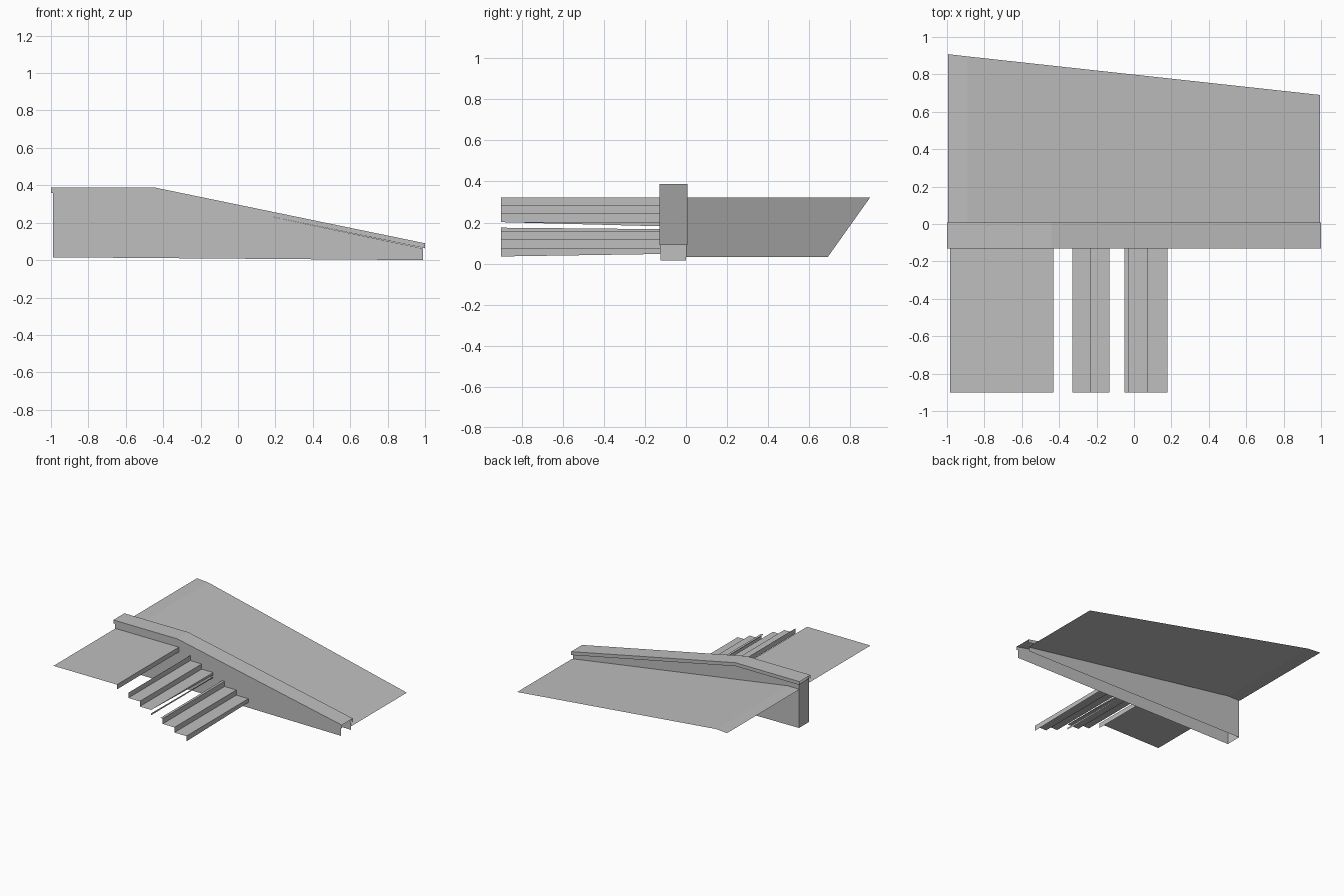
import bpy
import bmesh

cube = bpy.data.objects.get("Cube")
if cube:
    bpy.data.objects.remove(cube, do_unlink=True)

GREY = (0.52, 0.52, 0.52, 1)
grey = bpy.data.materials.new("plain grey")
grey.use_nodes = True
grey.diffuse_color = GREY
grey.node_tree.nodes["Principled BSDF"].inputs["Base Color"].default_value = GREY


def finish(name, bm):
    mesh = bpy.data.meshes.new(name)
    bm.to_mesh(mesh)
    bm.free()
    mesh.materials.append(grey)
    obj = bpy.data.objects.new(name, mesh)
    bpy.context.collection.objects.link(obj)
    return obj


def plate(name, points):
    """One flat open sheet."""
    bm = bmesh.new()
    bm.faces.new([bm.verts.new(p) for p in points])
    return finish(name, bm)


def strips(name, rails):
    """Folded sheet made of strips between neighbouring rails."""
    bm = bmesh.new()
    rows = [[bm.verts.new(p) for p in rail] for rail in rails]
    for a, b in zip(rows, rows[1:]):
        for i in range(len(a) - 1):
            bm.faces.new((a[i], b[i], b[i + 1], a[i + 1]))
    return finish(name, bm)


FRONT, BACK = -0.125, 0.0      # wall faces
END, NEAR = -0.9, FRONT        # stair sheet extent in y

# Hollow wall: front and back faces, closed at the tall end, open below
profile = [(-0.99, 0.015), (0.99, 0.0), (0.99, 0.062), (-0.44, 0.362), (-0.99, 0.362)]
plate("wall_front", [(x, FRONT, z) for x, z in profile])
plate("wall_back", [(x, BACK, z) for x, z in reversed(profile)])
plate("wall_end", [(-0.99, BACK, 0.015), (-0.99, FRONT, 0.015),
                   (-0.99, FRONT, 0.362), (-0.99, BACK, 0.362)])

# Coping with turned down lips, following the top of the wall
ridge = [(-1, 0.387), (-0.44, 0.387), (1, 0.09)]
lips = [(-0.13, -0.027), (-0.13, 0), (0.008, 0), (0.008, -0.027)]
strips("coping", [[(x, y, z + drop) for y, drop in lips] for x, z in ridge])

# Sloping ground behind the wall, with a short level part
strips("rear_slope", [[(x, BACK, z), (x, y, z)] for x, y, z in
                      [(-0.995, 0.908, 0.322), (-0.89, 0.896, 0.322), (0.995, 0.69, 0.032)]])


def run(name, path):
    """Stair section: an x-z path swept along y."""
    strips(name, [[(x, END, z), (x, NEAR, z)] for x, z in path])


# Landing and folded stair sections in front of the wall
run("landing", [(-0.985, 0.322), (-0.43, 0.322), (-0.43, 0.284)])
run("upper_steps", [(-0.33, 0.284), (-0.33, 0.243), (-0.23, 0.243),
                    (-0.23, 0.202), (-0.13, 0.202)])
run("lower_steps", [(-0.05, 0.16), (-0.03, 0.16), (-0.03, 0.118), (0.073, 0.118),
                    (0.073, 0.077), (0.178, 0.077)])

# Tapered risers
plate("middle_riser_top", [(-0.13, END, 0.202), (-0.13, NEAR, 0.182), (-0.13, NEAR, 0.202)])
plate("middle_riser_base", [(-0.13, END, 0.175), (-0.13, END, 0.16),
                            (-0.13, NEAR, 0.16), (-0.13, NEAR, 0.168)])
plate("last_riser", [(0.178, END, 0.077), (0.178, END, 0.035),
                     (0.178, NEAR, 0.047), (0.178, NEAR, 0.077)])
